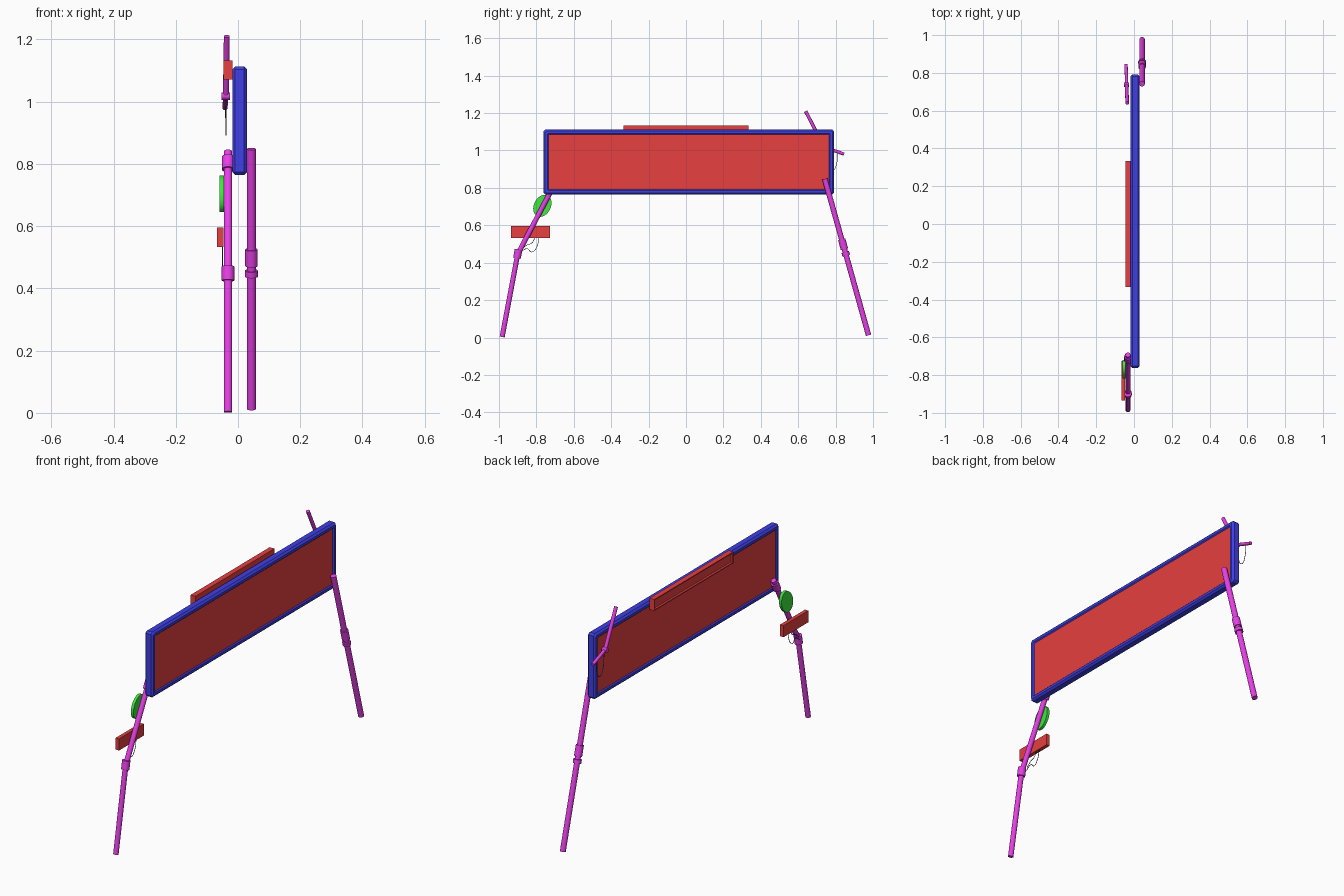
import bpy, bmesh, math
from mathutils import Vector, Matrix

if "Cube" in bpy.data.objects:
    bpy.data.objects.remove(bpy.data.objects["Cube"])


def mat(name, c):
    m = bpy.data.materials.new(name)
    m.diffuse_color = (*c, 1)
    m.use_nodes = True
    m.node_tree.nodes["Principled BSDF"].inputs["Base Color"].default_value = m.diffuse_color
    return m


RED = mat("red", (0.8, 0.05, 0.05))
BLUE = mat("blue", (0.05, 0.05, 0.8))
GREEN = mat("green", (0.05, 0.8, 0.05))
PURPLE = mat("magenta", (0.8, 0.05, 0.8))
DARK = mat("dark", (0.08, 0.08, 0.08))


def finish(bm, name, m, smooth=False):
    bmesh.ops.recalc_face_normals(bm, faces=bm.faces)
    me = bpy.data.meshes.new(name)
    bm.to_mesh(me)
    bm.free()
    ob = bpy.data.objects.new(name, me)
    bpy.context.collection.objects.link(ob)
    me.materials.append(m)
    if smooth:
        bpy.ops.object.select_all(action='DESELECT')
        ob.select_set(True)
        bpy.context.view_layer.objects.active = ob
        bpy.ops.object.shade_smooth_by_angle(angle=math.radians(35))
    return ob


def rod(name, a, b, r, m=PURPLE, r2=None, n=16):
    a, b = Vector(a), Vector(b)
    d = b - a
    M = Matrix.Translation((a + b) / 2) @ d.to_track_quat('Z', 'Y').to_matrix().to_4x4()
    bm = bmesh.new()
    bmesh.ops.create_cone(bm, cap_ends=True, segments=n, radius1=r,
                          radius2=r if r2 is None else r2, depth=d.length, matrix=M)
    return finish(bm, name, m, True)


def box(name, x, y, z, m, recess=0.0):
    bm = bmesh.new()
    size = Matrix.Diagonal((x[1] - x[0], y[1] - y[0], z[1] - z[0], 1))
    mid = Matrix.Translation((sum(x) / 2, sum(y) / 2, sum(z) / 2))
    bmesh.ops.create_cube(bm, size=1, matrix=mid @ size)
    if recess:
        f = [f for f in bm.faces if f.normal.x < -0.9]
        bmesh.ops.inset_region(bm, faces=f, thickness=0.008)
        bmesh.ops.inset_region(bm, faces=f, thickness=0.001, depth=-recess)
    return finish(bm, name, m)


def wire(name, pts, r=0.0016):
    cu = bpy.data.curves.new(name, 'CURVE')
    cu.dimensions = '3D'
    cu.bevel_depth = r
    cu.bevel_resolution = 1
    cu.resolution_u = 6
    s = cu.splines.new('BEZIER')
    s.bezier_points.add(len(pts) - 1)
    for bp, p in zip(s.bezier_points, pts):
        bp.co = p
        bp.handle_left_type = bp.handle_right_type = 'AUTO'
    cu.materials.append(DARK)
    ob = bpy.data.objects.new(name, cu)
    bpy.context.collection.objects.link(ob)


# Board frame: octagonal profile carried round a rectangle with clipped corners
CX, Y0, Y1, Z0, Z1 = 0.0055, -0.762, 0.792, 0.764, 1.113
profile = [(-0.0145, 0), (0.0145, 0), (0.0235, 0.009), (0.0235, 0.022),
           (0.0145, 0.031), (-0.0145, 0.031), (-0.0235, 0.022), (-0.0235, 0.009)]
bm = bmesh.new()
rings = []
for sy, sz in ((-1, -1), (1, -1), (1, 1), (-1, 1)):
    clip = [(0, 0.01), (0.01, 0)] if sy * sz > 0 else [(0.01, 0), (0, 0.01)]
    for cy, cz in clip:
        ring = []
        for dx, inward in profile:
            k = 1 - inward / 0.031
            y = (Y1 if sy > 0 else Y0) - sy * (inward + cy * k)
            z = (Z1 if sz > 0 else Z0) - sz * (inward + cz * k)
            ring.append(bm.verts.new((CX + dx, y, z)))
        rings.append(ring)
for i in range(8):
    a, b = rings[i], rings[(i + 1) % 8]
    for j in range(8):
        k = (j + 1) % 8
        bm.faces.new((a[j], a[k], b[k], b[j]))
bmesh.ops.remove_doubles(bm, verts=bm.verts, dist=0.0001)
finish(bm, "board_frame", BLUE)

# Board panel and the tray fixed to the rear top edge
box("board_panel", (CX - 0.018, CX + 0.018), (-0.745, 0.775), (0.785, 1.095), RED)
box("top_tray", (-0.046, -0.018), (-0.333, 0.333), (1.072, 1.133), RED, 0.01)

# Bent leg at the left end
lx = -0.032
top, knee, foot = Vector((lx, -0.692, 0.84)), Vector((lx, -0.9, 0.445)), Vector((lx, -0.983, 0.003))
rod("bent_leg_upper", knee, top, 0.0135)
rod("bent_leg_lower", foot, knee, 0.0135)
low = (foot - knee).normalized()
rod("bent_leg_knee_collar", knee - low * 0.026, knee + low * 0.02, 0.0205)
up = (top - knee).normalized()
rod("bent_leg_top_collar", top - up * 0.065, top - up * 0.02, 0.02)

# Straight leg at the right end
rx = 0.043
rtop, rfoot = Vector((rx, 0.742, 0.848)), Vector((rx, 0.976, 0.012))
rod("straight_leg", rfoot, rtop, 0.0145)
for i, (za, zb, r) in enumerate(((0.472, 0.525, 0.02), (0.438, 0.457, 0.021))):
    at = lambda z: rfoot.lerp(rtop, (z - rfoot.z) / (rtop.z - rfoot.z))
    rod(f"straight_leg_collar_{i + 1}", at(za), at(zb), r)

# Small jointed arm behind the right end
elbow = Vector((-0.039, 0.737, 1.018))
rod("arm_upper", elbow, (-0.036, 0.64, 1.21), 0.0095)
rod("arm_lower", elbow, (-0.042, 0.845, 0.981), 0.0085)
rod("arm_joint", elbow + Vector((-0.014, 0, 0)), elbow + Vector((0.013, 0, 0)), 0.012)
wire("arm_cord", [(-0.039, 0.745, 1.005), (-0.039, 0.757, 0.92), (-0.039, 0.782, 0.892),
                  (-0.039, 0.803, 0.92), (-0.04, 0.808, 0.985)])

# Oval disc and small box on the bent leg
bm = bmesh.new()
bmesh.ops.create_cone(bm, cap_ends=True, segments=32, radius1=1, radius2=1, depth=1)
M = (Matrix.Translation((-0.0525, -0.768, 0.704)) @ Matrix.Rotation(math.radians(-27), 4, 'X')
     @ Matrix.Diagonal((0.015, 0.045, 0.062, 1)) @ Matrix.Rotation(math.pi / 2, 4, 'Y'))
bmesh.ops.transform(bm, matrix=M, verts=bm.verts)
finish(bm, "oval_disc", GREEN, True)
box("side_box", (-0.067, -0.047), (-0.935, -0.726), (0.533, 0.595), RED)

# Thin cords hanging under the small box
wire("box_cord_1", [(-0.05, -0.785, 0.54), (-0.05, -0.8, 0.48), (-0.05, -0.825, 0.457),
                    (-0.05, -0.85, 0.475), (-0.05, -0.885, 0.455)])
wire("box_cord_2", [(-0.05, -0.805, 0.54), (-0.05, -0.825, 0.505), (-0.05, -0.85, 0.495),
                    (-0.05, -0.88, 0.47)])
